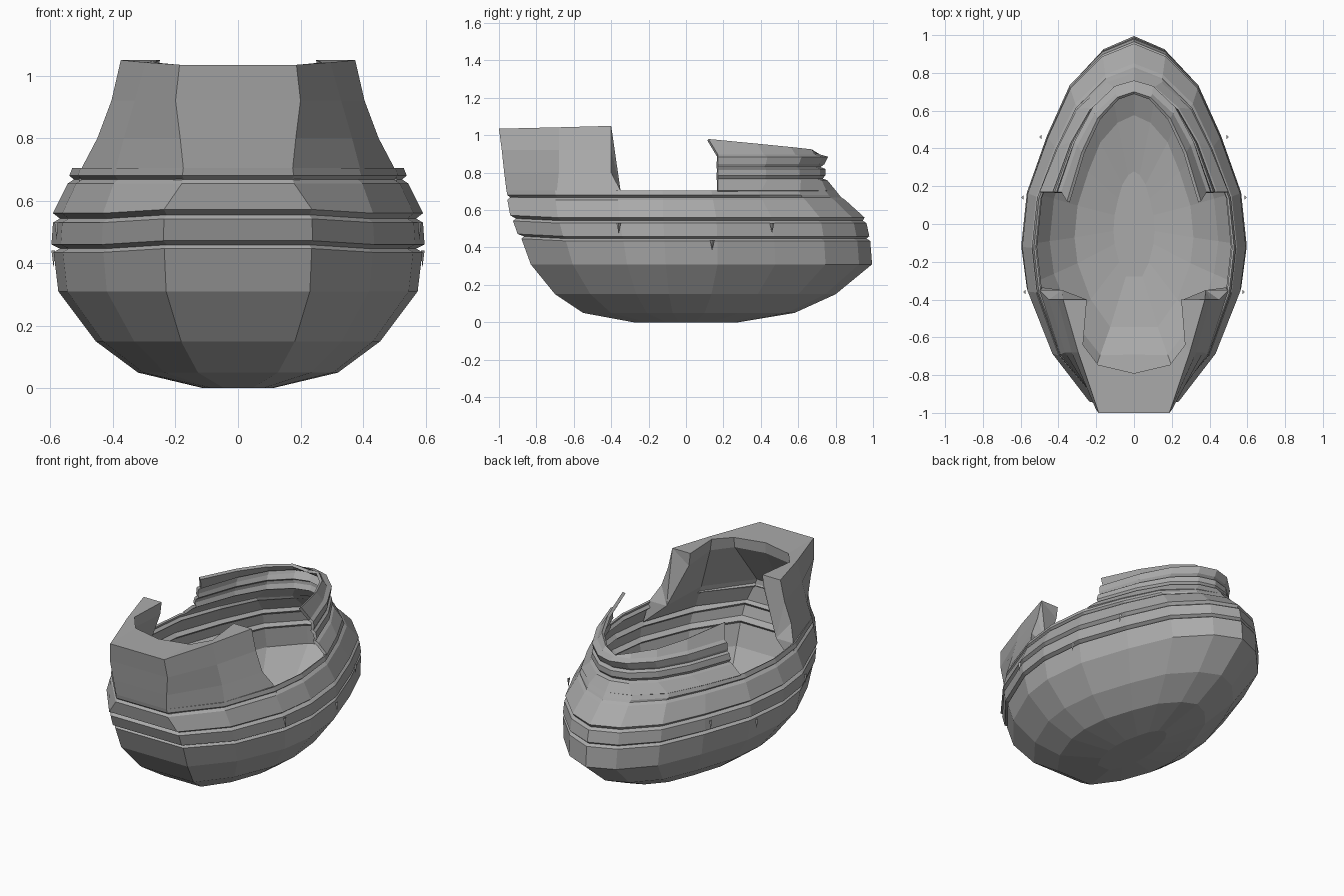
import bpy, bmesh
from mathutils import Vector

if "Cube" in bpy.data.objects:
    bpy.data.objects.remove(bpy.data.objects["Cube"])

grey = bpy.data.materials.new("weathered_grey")
grey.use_nodes = True
grey.diffuse_color = (0.4, 0.4, 0.4, 1)
grey.node_tree.nodes["Principled BSDF"].inputs["Base Color"].default_value = (0.4, 0.4, 0.4, 1)


def finish(name, bm, thickness=0):
    bmesh.ops.recalc_face_normals(bm, faces=bm.faces)
    mesh = bpy.data.meshes.new(name)
    bm.to_mesh(mesh)
    bm.free()
    mesh.materials.append(grey)
    obj = bpy.data.objects.new(name, mesh)
    bpy.context.collection.objects.link(obj)
    if thickness:
        mod = obj.modifiers.new("wall", "SOLIDIFY")
        mod.thickness = thickness
        mod.offset = -1
    return obj


def mirrored(half):
    """Half section running from the +x side to the centre line, continued on -x."""
    return half + [(-x, y, z) for x, y, z in reversed(half[:-1])]


def loft(bm, rows, closed=False):
    rings = [[bm.verts.new(p) for p in row] for row in rows]
    n = len(rings[0])
    for a, b in zip(rings, rings[1:]):
        for i in range(n if closed else n - 1):
            j = (i + 1) % n
            bm.faces.new((a[i], a[j], b[j], b[i]))
    return rings


# Hull: one plan outline scaled for every level (z, half width, front, back)
outline = [(0, 1), (.28, .93), (.57, .75), (.77, .48), (.95, .17),
           (1, -.13), (.95, -.38), (.73, -.73), (.4, -1), (0, -1)]
levels = [(0, .11, .28, .28), (.05, .32, .55, .58), (.15, .455, .70, .80),
          (.31, .575, .83, .995), (.435, .59, .88, .985), (.447, .57, .865, .965),
          (.46, .597, .90, .98), (.53, .592, .925, .965), (.543, .57, .91, .945),
          (.56, .592, .94, .955), (.655, .545, .955, .85), (.668, .525, .94, .83),
          (.68, .54, .955, .82), (.705, .53, .96, .80)]


def hull_ring(z, w, front, back):
    half = []
    for x, y in outline:
        if x == .4 and z > .6:
            x = .33
        lift = .012 if y < -.9 and .4 < z < .6 else 0
        half.append((x * w, y * (back if y > 0 else front), z + lift))
    return half + [(-x, y, h) for x, y, h in reversed(half[1:-1])]


bm = bmesh.new()
rings = loft(bm, [hull_ring(*l) for l in levels], closed=True)
bm.faces.new(rings[0])
finish("hull", bm, .012)

# Raised front: outer wall up, over the rim, and down the inner wall
front_layers = [
    ((.5, -.35), (.39, -.69), (.175, -.96), .705, .705),
    ((.45, -.4), (.365, -.68), (.185, -.972), .8, .8),
    ((.405, -.4), (.33, -.68), (.2, -.985), .92, .92),
    ((.375, -.4), (.295, -.68), (.187, -1), 1.05, 1.035),
    ((.25, -.4), (.27, -.64), (.19, -.745), 1.05, 1.035),
    ((.26, -.4), (.28, -.64), (.19, -.755), .97, .97),
    ((.38, -.35), (.37, -.68), (.165, -.94), .705, .705),
    ((.53, -.33), (.41, -.68), (.22, -.92), .57, .57)]
rows = []
for i, (end, side, corner, z0, z1) in enumerate(front_layers):
    centre_y = -.79 if i in (4, 5) else corner[1]
    rows.append(mirrored([(*end, z0), (*side, (z0 + z1) / 2), (*corner, z1), (0, centre_y, z1)]))
bm = bmesh.new()
rings = loft(bm, rows)
for k in (0, -1):
    cap = bm.faces.new([r[k] for r in rings])
    bmesh.ops.triangulate(bm, faces=[cap])
finish("raised_front", bm)

# Raised stern: grooved planked wall leaning inward
wide = [(1, 0), (.81, .37), (.6, .7), (.29, .92), (0, 1)]
narrow = [(1, 0), (.78, .45), (.54, .76), (.25, .95), (0, 1)]
stern = [(.705, .5, .17, .80), (.76, .44, .17, .755), (.768, .42, .17, .73),
         (.785, .43, .17, .745), (.82, .42, .17, .745), (.83, .405, .17, .72),
         (.845, .41, .17, .74), (.885, .405, .17, .76), (.898, .385, .17, .715)]
rows = []
for i, (z, w, y0, y1) in enumerate(stern):
    shape = narrow if i else wide
    rows.append(mirrored([(x * w, y0 + t * (y1 - y0), z) for x, t in shape]))
rail_heights = (.98, .955, .937, .925, .9)
rows.append(mirrored([(x * .355, .12 + t * .58, h) for (x, t), h in zip(narrow, rail_heights)]))
bm = bmesh.new()
loft(bm, rows)
finish("raised_stern", bm, .018)


# Small splinters along the plank edges on both sides
bm = bmesh.new()
for x, y, z in ((.575, -.36, .53), (.585, .14, .44), (.49, .46, .53)):
    for s in (-1, 1):
        pts = [Vector((s * (x + dx), y + dy, z + dz)) for dx, dy, dz in
               ((0, -.012, 0), (0, .012, 0), (.012, 0, 0), (.005, 0, -.055))]
        a, b, c, d = [bm.verts.new(p) for p in pts]
        for f in ((a, b, c), (a, b, d), (b, c, d), (c, a, d)):
            bm.faces.new(f)
finish("splinters", bm)
